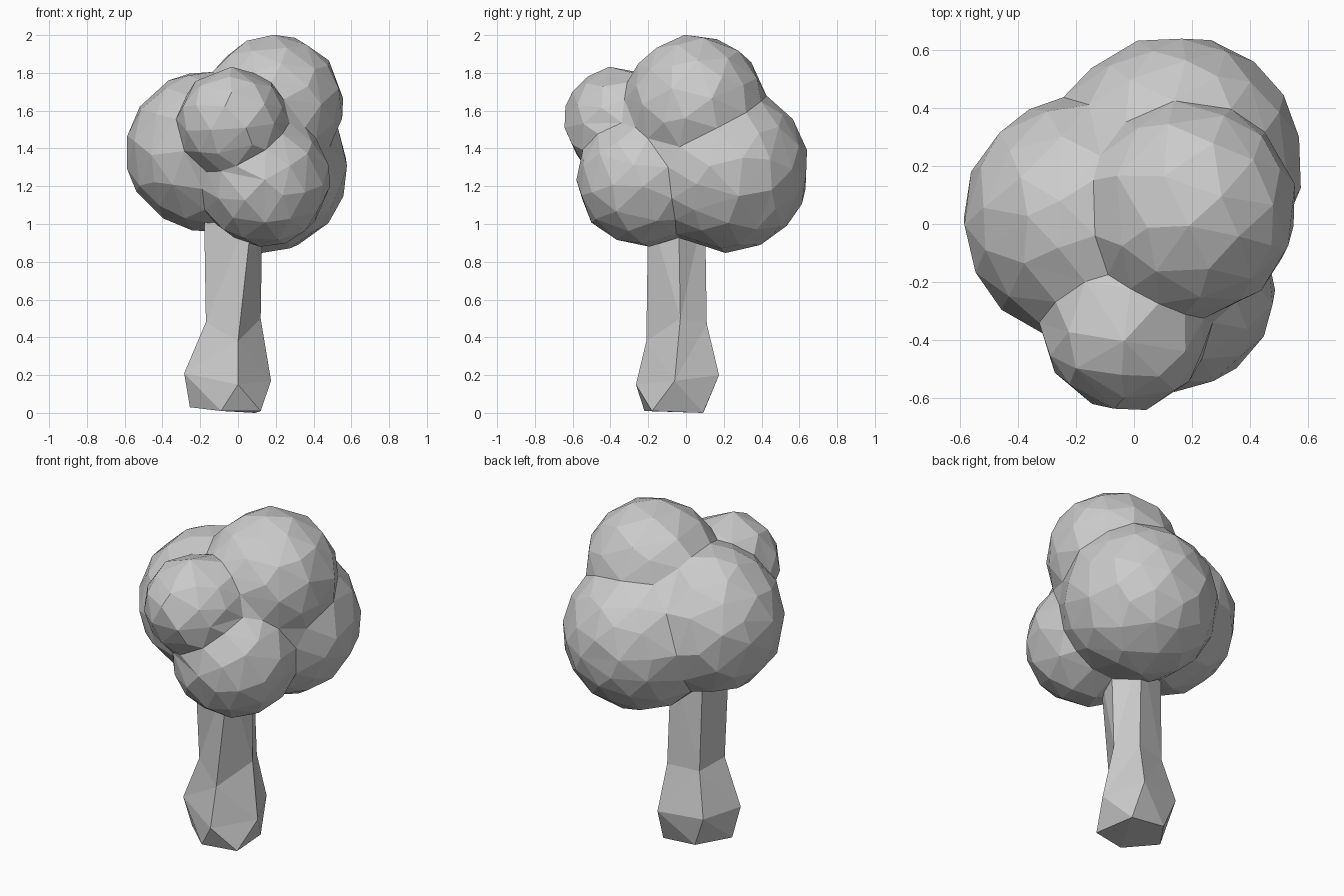
import bpy, bmesh
from mathutils import Matrix

cube = bpy.data.objects.get("Cube")
if cube:
    bpy.data.objects.remove(cube, do_unlink=True)

grey = bpy.data.materials.new("plain grey")
grey.use_nodes = True
grey.diffuse_color = (0.6, 0.6, 0.6, 1)
grey.node_tree.nodes["Principled BSDF"].inputs["Base Color"].default_value = (0.6, 0.6, 0.6, 1)


def add_object(name, bm):
    bmesh.ops.recalc_face_normals(bm, faces=bm.faces)
    mesh = bpy.data.meshes.new(name)
    bm.to_mesh(mesh)
    bm.free()
    mesh.materials.append(grey)
    obj = bpy.data.objects.new(name, mesh)
    bpy.context.collection.objects.link(obj)
    return obj


# Foliage: round clumps (centre, radius) fused into one coarse faceted crown
clumps = [
    ((-0.17, 0.02, 1.385), 0.42),   # right
    ((0.145, 0.215, 1.29), 0.435),  # back
    ((0.19, 0.05, 1.63), 0.37),     # top
    ((-0.03, -0.36, 1.54), 0.285),  # front
    ((0.14, -0.23, 1.23), 0.345),   # low front
]
bm = bmesh.new()
for centre, radius in clumps:
    bmesh.ops.create_icosphere(bm, subdivisions=4, radius=radius,
                               matrix=Matrix.Translation(centre))
foliage = add_object("foliage", bm)
fuse = foliage.modifiers.new("fuse", 'REMESH')
fuse.mode = 'VOXEL'
fuse.voxel_size = 0.03
facet = foliage.modifiers.new("facet", 'DECIMATE')
facet.ratio = 0.024

# Five-sided trunk with a swollen foot, one ring of corners per level
rings = [
    [(-0.09, -0.22, 0.01), (0.12, -0.18, 0.01), (0.09, 0.09, 0), (-0.13, 0.1, 0.02), (-0.255, -0.08, 0.03)],
    [(0, -0.265, 0.15), (0.175, -0.06, 0.17), (0.07, 0.175, 0.2), (-0.2, 0.12, 0.2), (-0.285, -0.12, 0.21)],
    [(0, -0.21, 0.38), (0.12, -0.03, 0.5), (0.05, 0.11, 0.47), (-0.14, 0.07, 0.46), (-0.17, -0.13, 0.48)],
    [(0.08, -0.2, 1.1), (0.13, -0.04, 1.1), (0.03, 0.1, 1.1), (-0.15, 0.05, 1.1), (-0.18, -0.16, 1.1)],
]
bm = bmesh.new()
loops = [[bm.verts.new(corner) for corner in ring] for ring in rings]
for low, high in zip(loops, loops[1:]):
    for i in range(len(low)):
        bm.faces.new((low[i - 1], low[i], high[i], high[i - 1]))
bm.faces.new(loops[0][::-1])
bm.faces.new(loops[-1])
bmesh.ops.triangulate(bm, faces=bm.faces)
add_object("trunk", bm)
